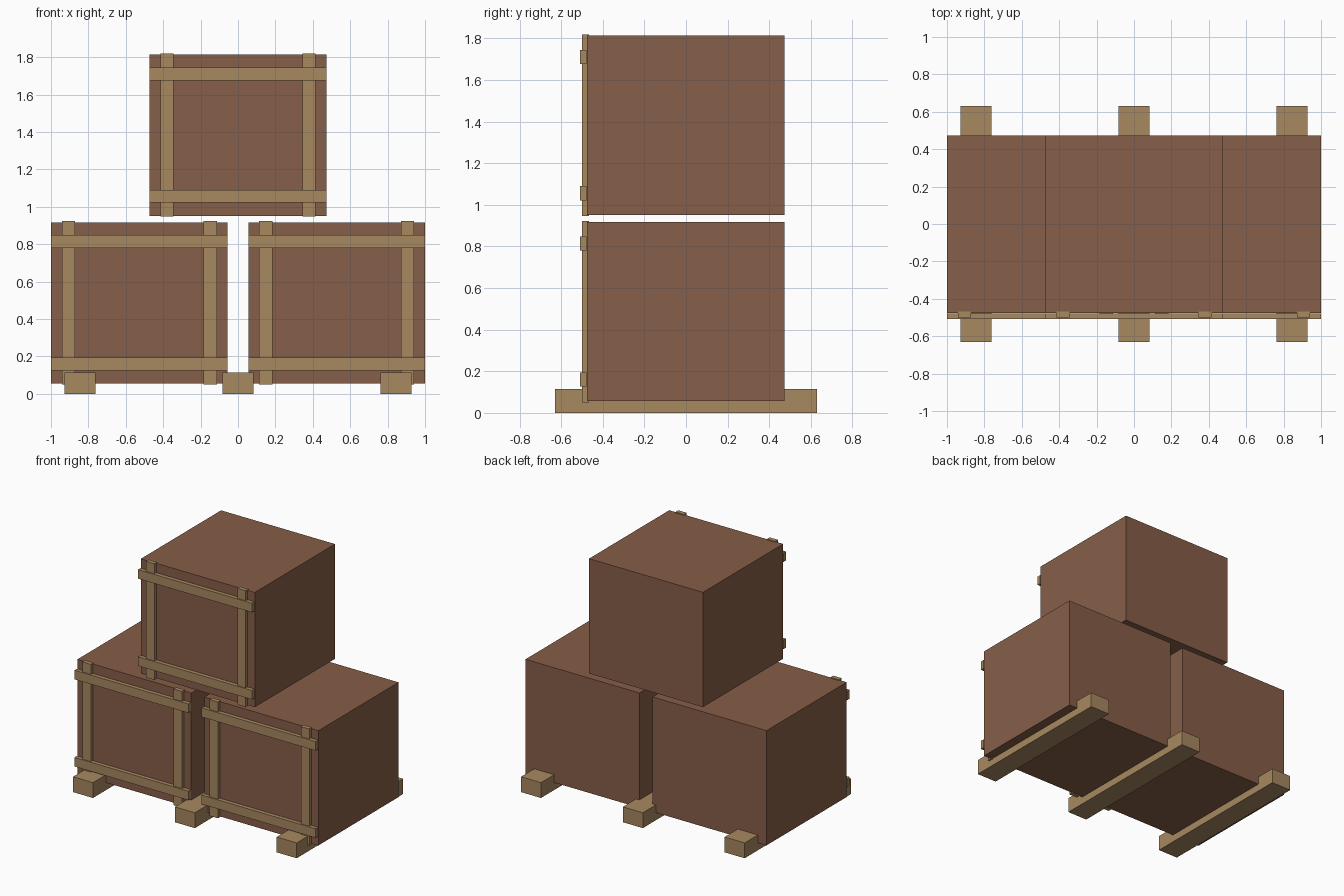
import bpy
import bmesh

if "Cube" in bpy.data.objects:
    bpy.data.objects.remove(bpy.data.objects["Cube"])


def material(name, rgb):
    m = bpy.data.materials.new(name)
    m.diffuse_color = (*rgb, 1)
    m.use_nodes = True
    m.node_tree.nodes["Principled BSDF"].inputs["Base Color"].default_value = m.diffuse_color
    return m


BROWN = material("crate_brown", (0.24, 0.112, 0.065))
TAN = material("batten_tan", (0.386, 0.246, 0.117))


def box(name, x, y, z, mat):
    """Box from (min, max) ranges along each axis."""
    bm = bmesh.new()
    bmesh.ops.create_cube(bm, size=1)
    for v in bm.verts:
        v.co = [r[0] if c < 0 else r[1] for c, r in zip(v.co, (x, y, z))]
    mesh = bpy.data.meshes.new(name)
    bm.to_mesh(mesh)
    bm.free()
    mesh.materials.append(mat)
    obj = bpy.data.objects.new(name, mesh)
    bpy.context.collection.objects.link(obj)
    return obj


def crate(name, cx, z0):
    half, height = 0.4725, 0.861
    # Crate body
    box(name + "_body", (cx - half, cx + half), (-0.476, 0.474), (z0, z0 + height), BROWN)
    # Upright battens, slightly taller than the body
    for side, s in (("left", -1), ("right", 1)):
        x = cx + s * 0.379
        box(f"{name}_{side}_upright", (x - 0.035, x + 0.035), (-0.5, -0.467),
            (z0 - 0.005, z0 + height + 0.006), TAN)
    # Horizontal battens across the uprights
    for level, z in (("lower", z0 + 0.104), ("upper", z0 + 0.758)):
        box(f"{name}_{level}_rail", (cx - half, cx + half), (-0.509, -0.479),
            (z - 0.034, z + 0.034), TAN)


crate("left_crate", -0.5275, 0.056)
crate("right_crate", 0.5275, 0.056)
crate("top_crate", 0.0, 0.952)

# Skid beams under the stack
for label, x in (("left", -0.845), ("middle", 0.0), ("right", 0.845)):
    box(label + "_skid", (x - 0.083, x + 0.083), (-0.63, 0.63), (0, 0.115), TAN)
